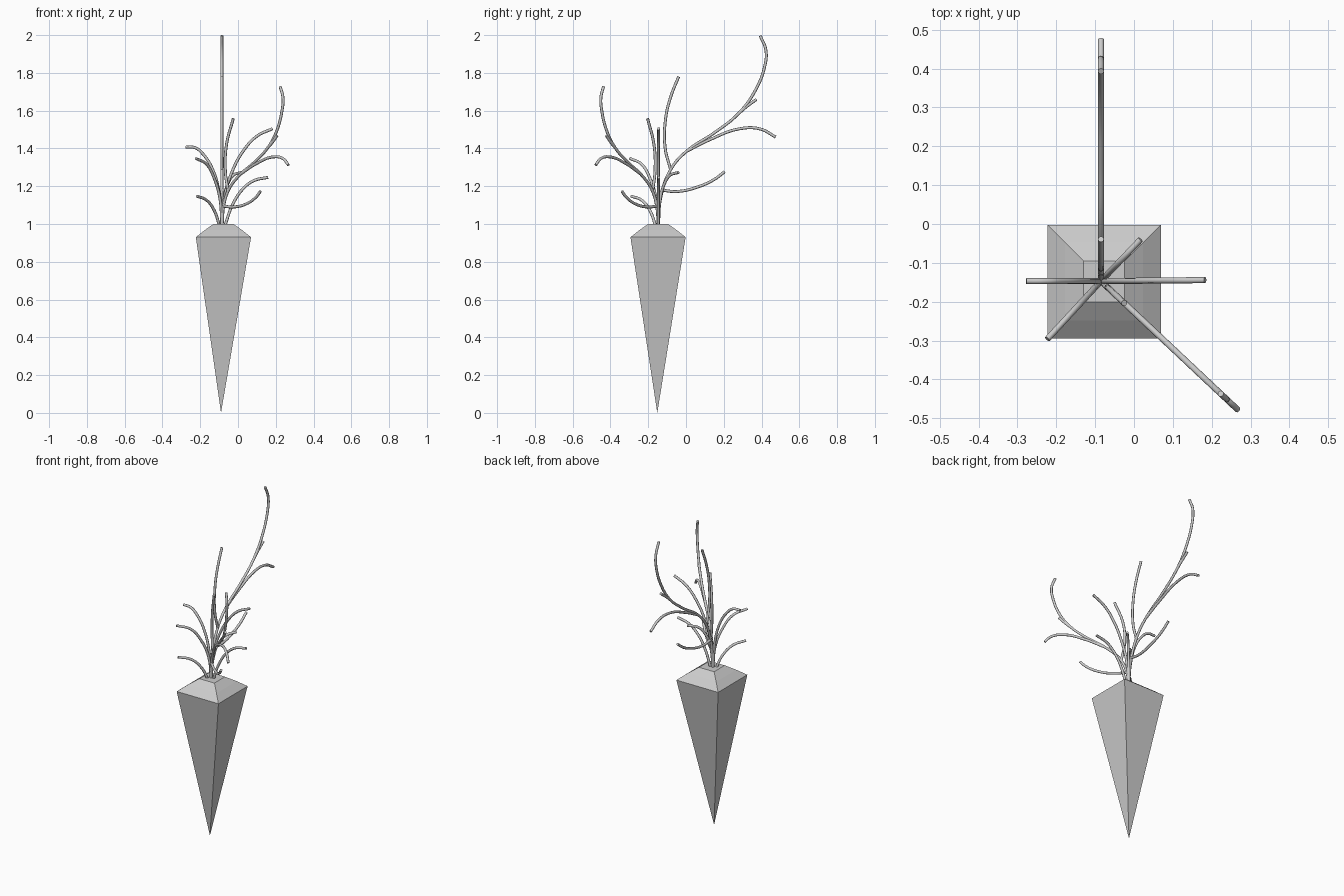
import bpy, bmesh

CX, CY = -0.085, -0.147      # crown point where all leaf stalks meet


# Root: inverted square pyramid with a stepped, chamfered shoulder
def build_root():
    bm = bmesh.new()
    mx, my = -0.077, -0.148
    tip = bm.verts.new((-0.09, -0.152, 0.0))
    rings = []
    for half, z in ((0.146, 0.93), (0.1, 0.967), (0.053, 1.0)):
        rings.append([bm.verts.new((mx + sx * half, my + sy * half, z))
                      for sx, sy in ((-1, -1), (1, -1), (1, 1), (-1, 1))])
    for i in range(4):
        j = (i + 1) % 4
        bm.faces.new((tip, rings[0][j], rings[0][i]))
        for a, b in zip(rings, rings[1:]):
            bm.faces.new((a[i], a[j], b[j], b[i]))
    bm.faces.new(rings[-1])
    bmesh.ops.recalc_face_normals(bm, faces=bm.faces)
    mesh = bpy.data.meshes.new("carrot_root")
    bm.to_mesh(mesh)
    bm.free()
    bpy.context.collection.objects.link(bpy.data.objects.new("carrot_root", mesh))


# Leaf: flat fan of tubes in one vertical plane; points are (distance, height)
def build_leaf(name, direction, strands):
    cu = bpy.data.curves.new(name, 'CURVE')
    cu.dimensions = '3D'
    cu.bevel_depth = 0.0078
    cu.bevel_resolution = 2
    cu.resolution_u = 6
    cu.use_fill_caps = True
    for pts in strands:
        sp = cu.splines.new('BEZIER')
        sp.bezier_points.add(len(pts) - 1)
        for p, (d, z) in zip(sp.bezier_points, pts):
            p.co = (CX + direction[0] * d, CY + direction[1] * d, z)
            p.handle_left_type = p.handle_right_type = 'AUTO'
    bpy.context.collection.objects.link(bpy.data.objects.new(name, cu))


build_root()

# Tall back leaf
build_leaf("leaf_back", (0, 1), [
    [(0, 0.98), (0.015, 1.15), (0.07, 1.295), (0.15, 1.385), (0.3, 1.485), (0.42, 1.58),
     (0.51, 1.7), (0.565, 1.84), (0.57, 1.92), (0.54, 1.997)],
    [(0.41, 1.57), (0.46, 1.615), (0.52, 1.66)],
    [(0.15, 1.385), (0.27, 1.445), (0.43, 1.504), (0.54, 1.503), (0.622, 1.46)],
    [(0.065, 1.29), (0.037, 1.4), (0.038, 1.55), (0.065, 1.67), (0.108, 1.78)],
    [(0.015, 1.18), (0.1, 1.172), (0.22, 1.2), (0.3, 1.238), (0.352, 1.277)],
])

# Front right leaf, same habit but smaller
build_leaf("leaf_front_right", (1, -0.94), [
    [(0, 0.98), (0.008, 1.09), (0.035, 1.18), (0.09, 1.255), (0.18, 1.335), (0.24, 1.4),
     (0.285, 1.48), (0.318, 1.6), (0.323, 1.67), (0.308, 1.728)],
    [(0.235, 1.395), (0.265, 1.43), (0.292, 1.468)],
    [(0.1, 1.265), (0.18, 1.318), (0.27, 1.355), (0.325, 1.345), (0.352, 1.312)],
    [(0.032, 1.175), (0.018, 1.28), (0.024, 1.42), (0.06, 1.558)],
    [(0.007, 1.095), (0.06, 1.09), (0.13, 1.107), (0.18, 1.142), (0.204, 1.173)],
])

# Simple arching stalks
build_leaf("leaf_right", (1, 0.01), [
    [(0, 0.98), (0.015, 1.15), (0.055, 1.28), (0.115, 1.39), (0.185, 1.465), (0.268, 1.505)],
    [(0.012, 0.98), (0.06, 1.11), (0.115, 1.19), (0.17, 1.23), (0.244, 1.247)],
])
build_leaf("leaf_left", (-1, 0), [
    [(0, 0.98), (0.012, 1.15), (0.05, 1.29), (0.1, 1.37), (0.14, 1.403), (0.192, 1.408)],
])
build_leaf("leaf_front_left", (-1, -1.08), [
    [(0, 0.98), (0.01, 1.13), (0.04, 1.24), (0.08, 1.315), (0.138, 1.347)],
    [(0.01, 0.98), (0.04, 1.07), (0.08, 1.125), (0.132, 1.147)],
])
build_leaf("leaf_back_right", (1, 1.05), [
    [(0, 0.98), (0.01, 1.13), (0.03, 1.21), (0.06, 1.258), (0.102, 1.273)],
])
